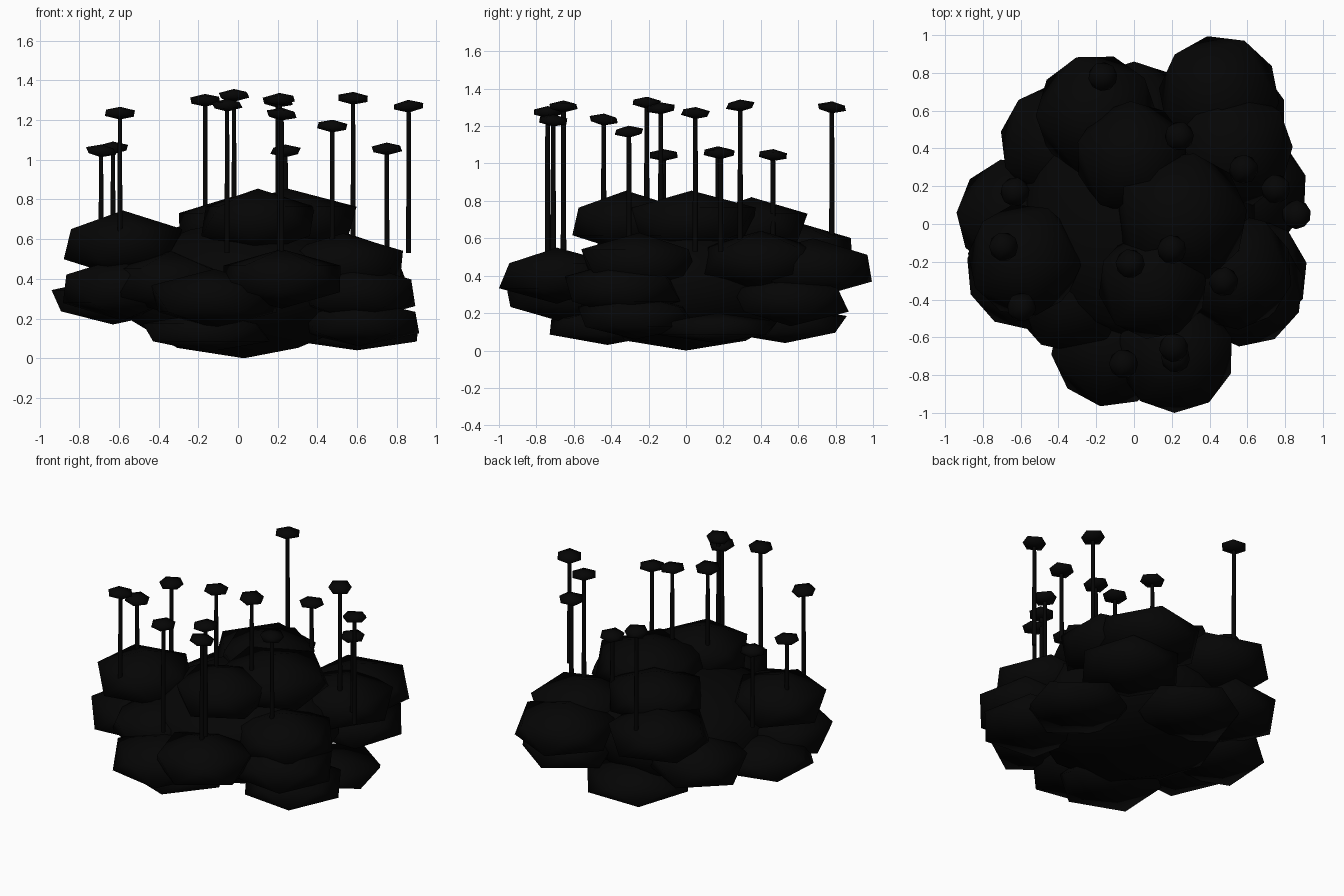
import bpy, math, random
from mathutils import Matrix

random.seed(4)

dark = bpy.data.materials.new("dark_leaf")
dark.diffuse_color = (0.0015, 0.0015, 0.0015, 1)


def finish(name):
    ob = bpy.context.object
    ob.name = name
    ob.data.materials.append(dark)
    bpy.ops.object.shade_smooth()
    return ob


def clump(name, x, y, z, r, rz, turn=0.0, detail=1):
    # Squashed icosphere with one corner pointing away from the middle
    bpy.ops.mesh.primitive_ico_sphere_add(subdivisions=detail, radius=1)
    ob = finish(name)
    k = r / 0.894 if detail == 1 else r
    ob.data.transform(Matrix.Rotation(math.atan2(y, x) + turn, 4, 'Z')
                      @ Matrix.Diagonal((k, k, rz, 1)))
    ob.location = (x, y, z)
    return ob


# Bush core
clump("bush_core", 0.03, 0, 0.35, 0.64, 0.35, 0, 2)

# Leaf clumps: x, y, z, horizontal reach, half height, extra turn
clumps = [
    # crown
    (0.10, -0.32, 0.69, 0.29, 0.165, 0.2),
    (0.25, 0.03, 0.69, 0.35, 0.165, 0.0),
    (-0.01, 0.35, 0.66, 0.30, 0.16, 0.0),
    # upper shoulders
    (-0.58, -0.19, 0.575, 0.30, 0.17, 0.2),
    (0.45, 0.68, 0.44, 0.32, 0.16, 0.15),
    (-0.20, 0.58, 0.53, 0.32, 0.16, 0.0),
    (-0.12, -0.65, 0.30, 0.32, 0.15, 0.0),
    (0.53, -0.25, 0.47, 0.31, 0.16, 0.2),
    (0.52, 0.40, 0.48, 0.32, 0.16, 0.0),
    # middle
    (-0.40, 0.43, 0.34, 0.31, 0.16, 0.0),
    (-0.63, 0.04, 0.29, 0.31, 0.12, 0.0),
    (-0.58, -0.25, 0.35, 0.31, 0.16, 0.0),
    (-0.34, -0.38, 0.38, 0.30, 0.16, 0.2),
    (0.22, -0.69, 0.40, 0.31, 0.15, 0.3),
    (0.59, -0.34, 0.33, 0.31, 0.15, 0.1),
    (0.50, 0.56, 0.27, 0.31, 0.14, 0.1),
    # lower skirt
    (0.0, 0.53, 0.14, 0.33, 0.10, 0.0),
    (0.60, 0.17, 0.12, 0.32, 0.08, 0.0),
    (0.61, -0.27, 0.18, 0.31, 0.12, 0.0),
    (-0.16, -0.42, 0.13, 0.32, 0.10, 0.0),
]
for i, c in enumerate(clumps):
    clump(f"leaf_clump_{i + 1}", *c)

# Flower stalks: x, y, height of the flower head
flowers = [
    (-0.165, 0.78, 1.30), (0.24, 0.465, 1.045), (0.58, 0.29, 1.31),
    (0.75, 0.185, 1.055), (0.86, 0.05, 1.27), (0.20, -0.135, 1.295),
    (-0.02, -0.21, 1.325), (0.475, -0.305, 1.17), (-0.595, -0.44, 1.235),
    (0.21, -0.655, 1.305), (0.22, -0.71, 1.23), (-0.055, -0.74, 1.275),
    (-0.69, -0.12, 1.045), (-0.63, 0.17, 1.06),
]
base = 0.53
for i, (x, y, z) in enumerate(flowers):
    bpy.ops.mesh.primitive_cone_add(vertices=6, radius1=0.015, radius2=0.012,
                                    depth=z - base,
                                    location=(x, y, (z + base) / 2))
    finish(f"flower_stalk_{i + 1}")
    bpy.ops.object.shade_smooth_by_angle(angle=math.radians(70))
    head = clump(f"flower_head_{i + 1}", x, y, z, 0.077, 0.032,
                 random.uniform(0, 1.2))
    head.rotation_euler = (random.uniform(-0.08, 0.08),
                           random.uniform(-0.08, 0.08), 0)
